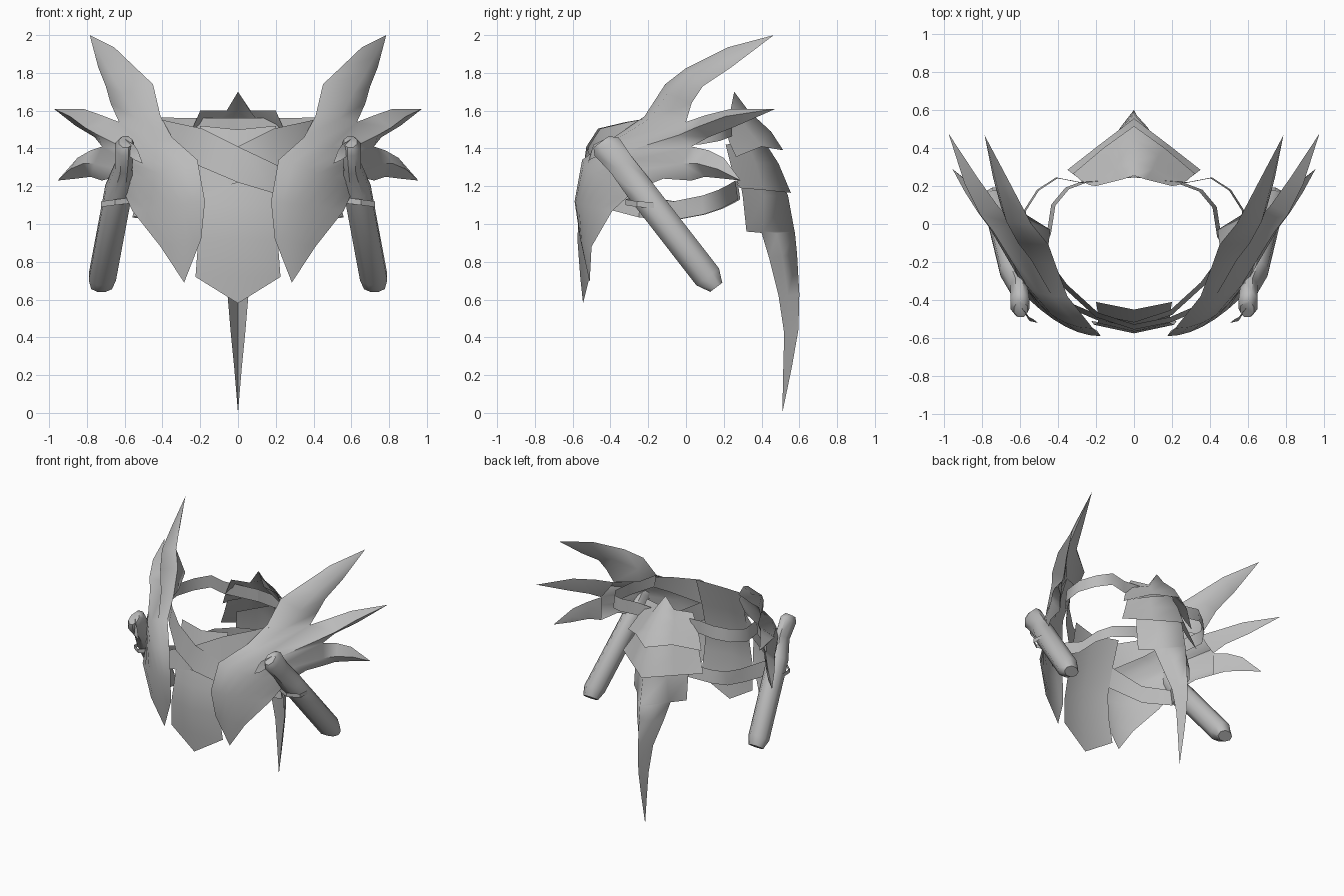
import bpy, bmesh, math
from mathutils import Vector

cube = bpy.data.objects.get("Cube")
if cube:
    bpy.data.objects.remove(cube, do_unlink=True)

metal = bpy.data.materials.new("grey_metal")
metal.use_nodes = True
GREY = (0.5, 0.5, 0.5, 1)
metal.diffuse_color = GREY
metal.node_tree.nodes["Principled BSDF"].inputs["Base Color"].default_value = GREY


def loft(name, strips, side=1, closed=False, caps=False, angle=50):
    """Skin each strip of equal-length sections; side=-1 mirrors across x."""
    bm = bmesh.new()
    for sections in strips:
        rows = [[bm.verts.new((p[0] * side, p[1], p[2])) for p in s] for s in sections]
        n = len(rows[0])
        for a, b in zip(rows, rows[1:]):
            for i in range(n if closed else n - 1):
                j = (i + 1) % n
                bm.faces.new((a[i], a[j], b[j], b[i]))
        if caps:
            bm.faces.new(rows[0])
            bm.faces.new(rows[-1])
    bmesh.ops.remove_doubles(bm, verts=bm.verts, dist=0.0005)
    bmesh.ops.recalc_face_normals(bm, faces=bm.faces)
    me = bpy.data.meshes.new(name)
    bm.to_mesh(me)
    bm.free()
    me.materials.append(metal)
    ob = bpy.data.objects.new(name, me)
    bpy.context.collection.objects.link(ob)
    bpy.ops.object.select_all(action='DESELECT')
    ob.select_set(True)
    bpy.context.view_layer.objects.active = ob
    bpy.ops.object.shade_smooth_by_angle(angle=math.radians(angle))
    return ob


def arc(a, m, b, n=7):
    """Sample a parabola through three points."""
    a, m, b = Vector(a), Vector(m), Vector(b)
    c = 2 * m - (a + b) / 2
    ts = [i / (n - 1) for i in range(n)]
    return [a * (1 - t) ** 2 + c * 2 * t * (1 - t) + b * t * t for t in ts]


def sym(*half):
    """Mirror a half section, listed from the centre outwards."""
    return [(-x, y, z) for x, y, z in reversed(half[1:])] + list(half)


def ribbon(path, lean=1.0, dy=0.0):
    """Strap along (x, y, z, half height) points; lean pulls its top edge inward."""
    return [[(x * lean, y * lean + dy, z + h), (x, y + dy, z - h)] for x, y, z, h in path]


# Front apron
loft("front_apron", [[
    sym((0, -0.45, 1.50), (0.2, -0.41, 1.52)),
    sym((0, -0.51, 1.30), (0.19, -0.47, 1.30)),
    sym((0, -0.565, 1.10), (0.19, -0.52, 1.10)),
    sym((0, -0.575, 0.92), (0.21, -0.53, 0.92)),
    sym((0, -0.56, 0.72), (0.225, -0.51, 0.72)),
    sym((0, -0.545, 0.58), (0, -0.545, 0.58)),
]])

# Hip plate: a curved shell that splits into three spikes
tip = (0.285, -0.51, 0.69)
root = [(0.41, -0.22, 1.57), (0.54, -0.19, 1.56), (0.63, 0.0, 1.54), (0.74, -0.04, 1.47),
        (0.72, 0.03, 1.41), (0.76, -0.02, 1.32), (0.72, 0.03, 1.23)]
shell = [
    [tip] * 7,
    arc((0.195, -0.56, 0.92), (0.30, -0.545, 0.90), (0.41, -0.50, 0.88)),
    arc((0.175, -0.59, 1.12), (0.36, -0.54, 1.10), (0.56, -0.39, 1.07)),
    arc((0.215, -0.55, 1.34), (0.43, -0.48, 1.27), (0.61, -0.27, 1.18)),
    arc((0.35, -0.38, 1.46), (0.56, -0.33, 1.38), (0.68, -0.12, 1.24)),
    root,
]
# Each spike section: upper edge, outer ridge, lower edge, inner ridge
spikes = [
    [root[0:3] + [(0.46, -0.08, 1.56)],
     [(0.45, -0.11, 1.74), (0.61, -0.10, 1.69), (0.675, 0.03, 1.64), (0.44, -0.03, 1.68)],
     [(0.54, 0.00, 1.825), (0.67, 0.01, 1.79), (0.70, 0.09, 1.73), (0.60, 0.07, 1.76)],
     [(0.655, 0.22, 1.935), (0.72, 0.20, 1.88), (0.74, 0.24, 1.83), (0.68, 0.25, 1.88)],
     [(0.785, 0.465, 2.0)] * 4],
    [root[2:5] + [(0.67, 0.01, 1.48)],
     [(0.72, 0.10, 1.575), (0.81, 0.05, 1.51), (0.76, 0.12, 1.46), (0.74, 0.115, 1.52)],
     [(0.82, 0.24, 1.61), (0.89, 0.21, 1.57), (0.86, 0.27, 1.52), (0.84, 0.26, 1.56)],
     [(0.975, 0.475, 1.61)] * 4],
    [root[4:7] + [(0.715, 0.03, 1.32)],
     [(0.78, 0.12, 1.39), (0.82, 0.06, 1.32), (0.78, 0.10, 1.25), (0.775, 0.11, 1.32)],
     [(0.85, 0.20, 1.35), (0.89, 0.17, 1.29), (0.86, 0.20, 1.24), (0.85, 0.205, 1.29)],
     [(0.955, 0.29, 1.23)] * 4],
]

# Hanging rod: (centre, x radius, depth radius)
rod = [((0.595, -0.45, 1.435), 0.035, 0.05), ((0.60, -0.42, 1.41), 0.05, 0.08),
       ((0.605, -0.34, 1.31), 0.045, 0.07), ((0.63, -0.25, 1.19), 0.072, 0.075),
       ((0.718, 0.115, 0.72), 0.072, 0.075), ((0.722, 0.16, 0.665), 0.055, 0.04)]


def ring(c, rx, rp, n=8):
    """Octagon square to the rod's slanted axis."""
    angles = [2 * math.pi * (i + 0.5) / n for i in range(n)]
    return [(c[0] + 1.08 * rx * math.cos(a), c[1] + 0.8 * rp * 1.08 * math.sin(a),
             c[2] + 0.6 * rp * 1.08 * math.sin(a)) for a in angles]


# Straps: an upper one behind, and one that crosses the front and runs low to the back
back_strap = [(0, 0.25, 1.51, 0.05), (0.28, 0.22, 1.51, 0.05), (0.41, 0.245, 1.515, 0.05),
              (0.51, 0.18, 1.49, 0.05), (0.58, 0.07, 1.47, 0.05), (0.56, -0.10, 1.47, 0.05),
              (0.44, -0.24, 1.51, 0.045)]
cross_strap = [(-0.44, -0.24, 1.51, 0.045), (-0.37, -0.335, 1.475, 0.065),
               (-0.2, -0.49, 1.405, 0.10), (0, -0.555, 1.315, 0.095),
               (0.2, -0.515, 1.24, 0.08), (0.42, -0.42, 1.14, 0.06), (0.56, -0.25, 1.09, 0.055),
               (0.46, -0.07, 1.07, 0.05), (0.435, 0.09, 1.10, 0.05), (0.36, 0.18, 1.13, 0.05),
               (0.2, 0.24, 1.16, 0.05), (0, 0.275, 1.18, 0.05)]

for label, s in (("left", 1), ("right", -1)):
    strips = [shell]
    for secs in spikes:
        strips.append([q[:3] for q in secs])
        strips.append([[q[2], q[3], q[0]] for q in secs])
    loft(label + "_hip_plate", strips, s, angle=60)
    loft(label + "_rod", [[ring(*r) for r in rod]], s, closed=True, caps=True)
    loft(label + "_rod_clip", [ribbon([
        (0.565, -0.29, 1.125, 0.015), (0.65, -0.32, 1.115, 0.015),
        (0.725, -0.26, 1.105, 0.015), (0.725, -0.17, 1.10, 0.015)])], s)
    loft(label + "_rod_hook", [[
        [(0.60, -0.43, 1.45), (0.59, -0.44, 1.37)],
        [(0.55, -0.49, 1.42), (0.55, -0.51, 1.34)],
        [(0.53, -0.50, 1.39), (0.505, -0.52, 1.32)]]], s)
    loft(label + "_back_strap", [ribbon(back_strap, 0.98)], s)
    loft(label + "_cross_strap", [ribbon(cross_strap, 0.95, 0.006 - 0.006 * s)], s)

# Tail guard: two overlapping ridged plates and a long tapering tail
loft("tail_upper_plate", [[
    sym((0, 0.255, 1.70), (0.06, 0.235, 1.60), (0.20, 0.20, 1.60)),
    sym((0, 0.33, 1.60), (0.10, 0.29, 1.55), (0.235, 0.205, 1.52)),
    sym((0, 0.45, 1.49), (0.13, 0.36, 1.46), (0.28, 0.23, 1.43)),
    sym((0, 0.515, 1.39), (0.16, 0.40, 1.41), (0.32, 0.265, 1.355)),
]], angle=100)
loft("tail_middle_plate", [[
    sym((0, 0.40, 1.46), (0.12, 0.32, 1.44), (0.24, 0.21, 1.42)),
    sym((0, 0.49, 1.32), (0.15, 0.37, 1.32), (0.29, 0.24, 1.30)),
    sym((0, 0.555, 1.165), (0.19, 0.41, 1.18), (0.35, 0.285, 1.19)),
]], angle=100)
loft("tail_spike", [[
    sym((0, 0.44, 1.36), (0.10, 0.36, 1.34), (0.20, 0.27, 1.32)),
    sym((0, 0.54, 1.15), (0.12, 0.41, 1.15), (0.23, 0.30, 1.15)),
    sym((0, 0.575, 0.96), (0.14, 0.41, 0.96), (0.23, 0.32, 0.96)),
    sym((0, 0.577, 0.95), (0.09, 0.48, 0.95), (0.145, 0.40, 0.953)),
    sym((0, 0.588, 0.84), (0.07, 0.51, 0.83), (0.115, 0.44, 0.82)),
    sym((0, 0.60, 0.63), (0.03, 0.54, 0.62), (0.055, 0.49, 0.62)),
    sym((0, 0.595, 0.44), (0.02, 0.55, 0.43), (0.038, 0.52, 0.42)),
    sym((0, 0.56, 0.24), (0.01, 0.54, 0.24), (0.02, 0.515, 0.24)),
    sym((0, 0.51, 0.0), (0, 0.51, 0.0), (0, 0.51, 0.0)),
]], angle=100)
